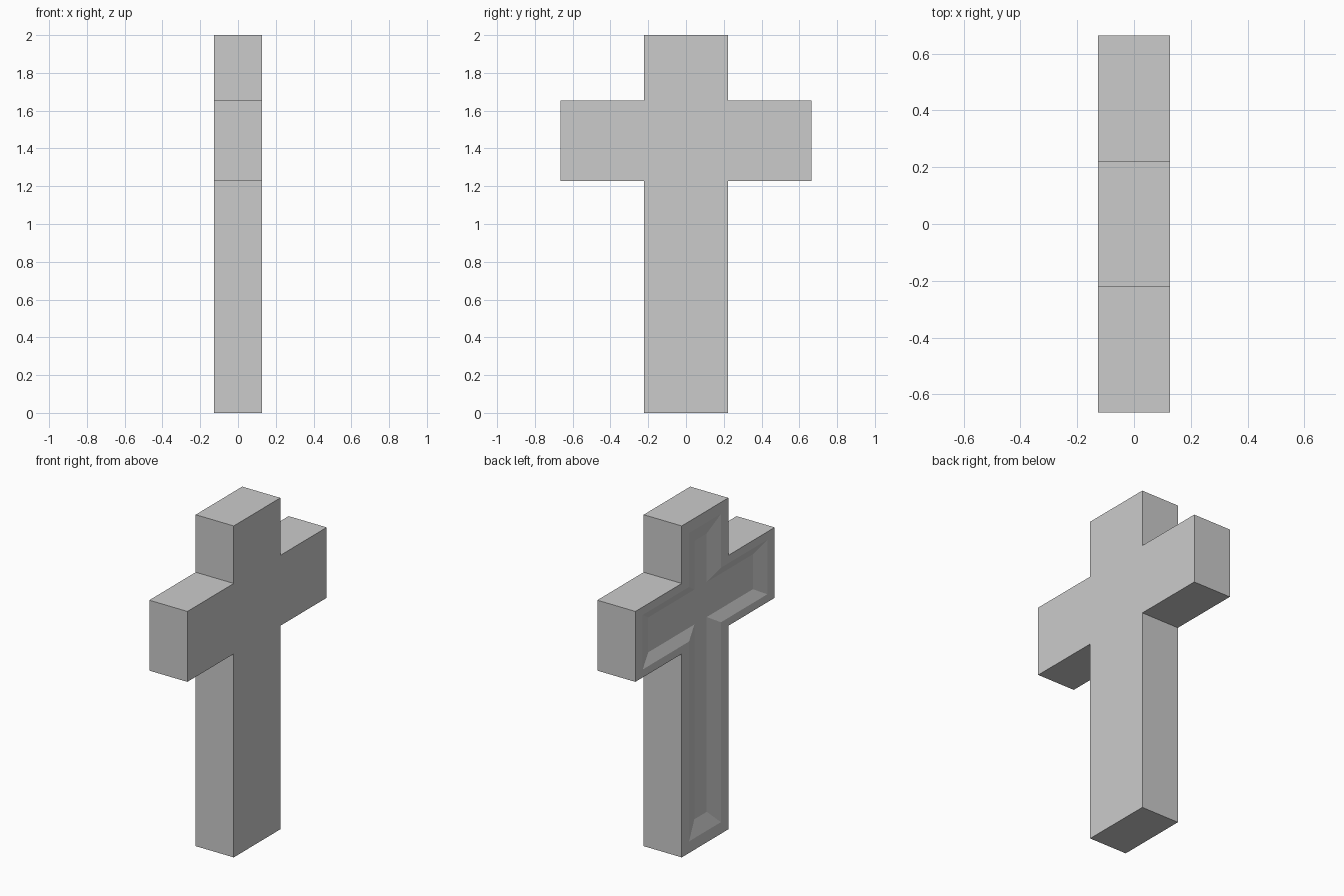
import bpy, bmesh

if "Cube" in bpy.data.objects:
    bpy.data.objects.remove(bpy.data.objects["Cube"])

X = 0.127  # half thickness


def cross_loop(bm, x, side, bar, end, tip):
    """Cross outline at depth x, inset by separate amounts for the shaft
    sides, bar edges, bar ends and shaft tips."""
    w, a = 0.222 - side, 0.664 - end
    z0, z1, z2, z3 = tip, 1.228 + bar, 1.653 - bar, 2.0 - tip
    half = [(w, z0), (w, z1), (a, z1), (a, z2), (w, z2), (w, z3)]
    outline = half + [(-y, z) for y, z in reversed(half)]
    return [bm.verts.new((x, y, z)) for y, z in outline]


def bridge(bm, a, b):
    n = len(a)
    for i in range(n):
        j = (i + 1) % n
        bm.faces.new((a[i], a[j], b[j], b[i]))


bm = bmesh.new()
# Plain face, outer edge, rim of the recess, recess floor
loops = [
    cross_loop(bm, X, 0, 0, 0, 0),
    cross_loop(bm, -X, 0, 0, 0, 0),
    cross_loop(bm, -X, 0.07, 0.048, 0.07, 0.07),
    cross_loop(bm, -X + 0.03, 0.163, 0.107, 0.165, 0.16),
]
for a, b in zip(loops, loops[1:]):
    bridge(bm, a, b)
bm.faces.new(loops[0])
bm.faces.new(loops[-1])
bmesh.ops.recalc_face_normals(bm, faces=bm.faces[:])

mesh = bpy.data.meshes.new("cross")
bm.to_mesh(mesh)
bm.free()
bpy.context.collection.objects.link(bpy.data.objects.new("cross", mesh))
